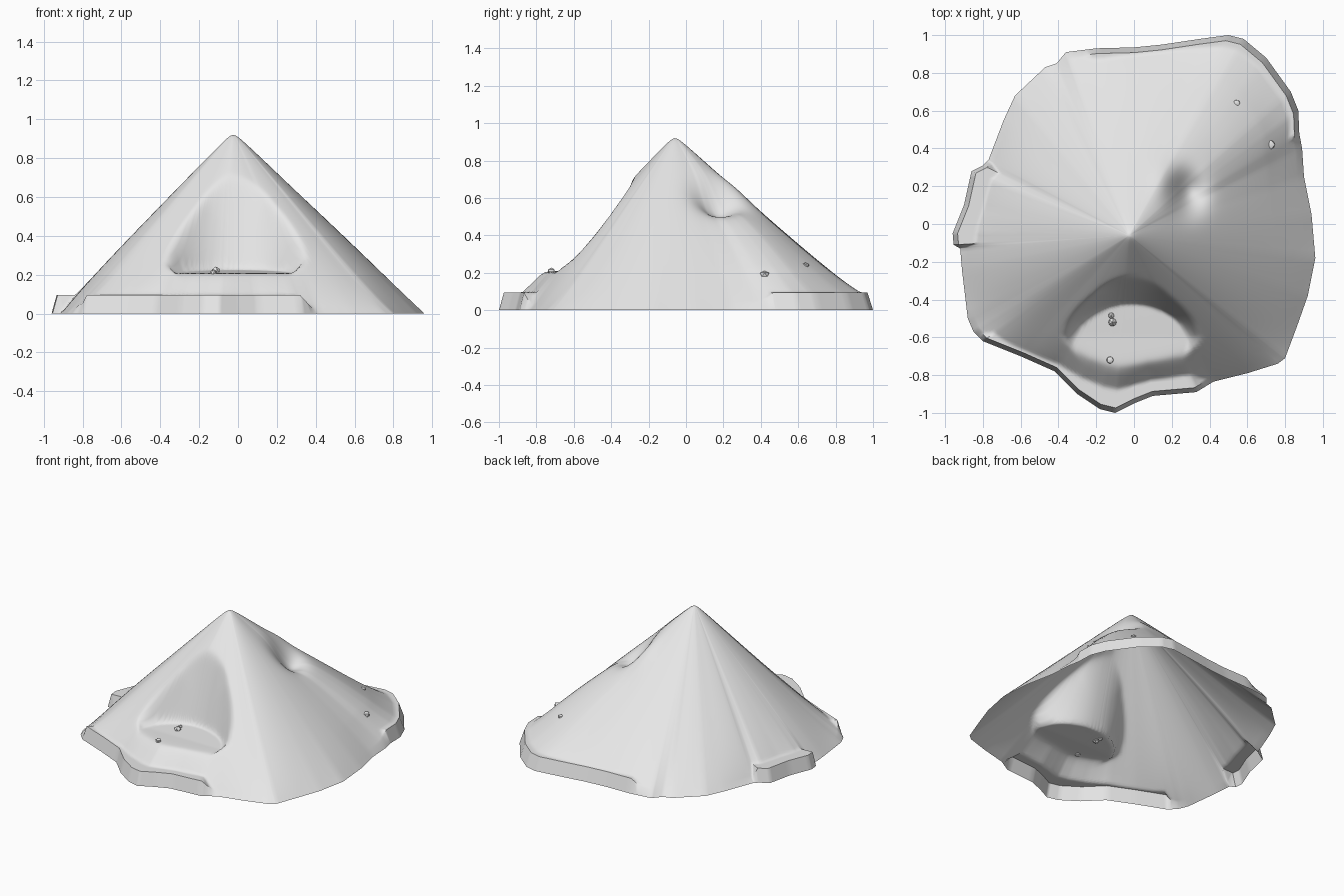
import bpy, bmesh
from math import hypot, exp, radians, cos, sin

cube = bpy.data.objects.get("Cube")
if cube:
    bpy.data.objects.remove(cube)

stone = bpy.data.materials.new("light grey earth")
stone.use_nodes = True
stone.diffuse_color = (0.8, 0.8, 0.8, 1)
stone.node_tree.nodes["Principled BSDF"].inputs["Base Color"].default_value = (0.8, 0.8, 0.8, 1)


def add_object(name, bm, angle=40):
    mesh = bpy.data.meshes.new(name)
    bm.to_mesh(mesh)
    bm.free()
    mesh.materials.append(stone)
    obj = bpy.data.objects.new(name, mesh)
    bpy.context.collection.objects.link(obj)
    bpy.ops.object.select_all(action='DESELECT')
    obj.select_set(True)
    bpy.context.view_layer.objects.active = obj
    bpy.ops.object.shade_smooth_by_angle(angle=radians(angle))


# Ground outline in stretches: ledge height, lift of the slope's foot, points
LEDGE = .095
STRETCHES = [
    (0, 0, [(.96, -.18), (.94, .05), (.9, .25), (.89, .4)]),
    (LEDGE, .06, [(.875, .48), (.87, .6), (.83, .7), (.7, .88), (.58, .98), (.5, 1),
                  (.35, .98), (.15, .95), (0, .935), (-.2, .93)]),
    (0, 0, [(-.36, .91), (-.41, .85), (-.47, .83), (-.63, .68), (-.69, .55), (-.77, .34)]),
    (LEDGE, -.04, [(-.8, .31), (-.86, .28), (-.9, .1), (-.96, -.05), (-.955, -.11)]),
    (0, 0, [(-.92, -.13), (-.91, -.25), (-.88, -.5), (-.85, -.57)]),
    (LEDGE, .06, [(-.8, -.62), (-.7, -.66), (-.6, -.7), (-.42, -.78)]),
    (LEDGE, -.02, [(-.3, -.9), (-.18, -.98), (-.1, -1), (0, -.95), (.1, -.91), (.33, -.89)]),
    (0, 0, [(.42, -.835), (.6, -.79), (.76, -.74), (.8, -.71), (.86, -.55), (.92, -.38)]),
]
APEX = (-.025, -.06)
RINGS = 72
SUB = 6
RIM = .972      # where the slope ends and the outer wall begins


def bump(x, y, cx, cy, sx, sy):
    return exp(-((x - cx) / sx) ** 2 - ((y - cy) / sy) ** 2)


def alcove(x, y):
    """Flat floor with a steep wall that narrows towards the back."""
    dx, dy = abs(x + .018), y + .6
    width = max(.2, .315 - .5 * max(0, dy))
    q = ((dx / width) ** 2.3 + (abs(dy) / .18) ** 2.3) ** (1 / 2.3)
    return .21 + .08 * max(0, dy) + .63 * max(0, q - 1)


def height(x, y, t, u, ledge, foot):
    z = .94 - hypot(.94 * u, .02) + foot * t ** 4
    # Slump scar on the back left flank and the fallen earth below it
    z -= .11 * bump(x, y, .28, .17, .09, .11)
    z += .015 * bump(x, y, .15, .25, .07, .1)
    z += .025 * min(1, (1 - t) * 5) * bump(x, y, .56, .42, .25, .27)
    # Blend the slope into the alcove with a soft lip
    a = alcove(x, y)
    z = (z + a - hypot(z - a, .02)) / 2
    return max(z, ledge)


def rounded(values, span=8):
    n = len(values)
    for _ in range(3):
        values = [sum(values[(i + k) % n] for k in range(-span, span + 1)) / (2 * span + 1)
                  for i in range(n)]
    return values


# Rays run from the apex to the outline
outline = [(x, y, led, foot) for led, foot, pts in STRETCHES for x, y in pts]
rays = []
for a, b in zip(outline, outline[1:] + outline[:1]):
    for k in range(SUB):
        rays.append([p + (q - p) * k / SUB for p, q in zip(a, b)])

# Rounded radii and feet keep the upper slope free of creases
radii = [hypot(r[0] - APEX[0], r[1] - APEX[1]) for r in rays]
feet = rounded([r[3] for r in rays], 4)

# Mound
bm = bmesh.new()
top = bm.verts.new((*APEX, .92))
columns = []
for (ex, ey, led, _), rad, rnd, foot in zip(rays, radii, rounded(radii), feet):
    column = []
    for r in range(1, RINGS + 1):
        t = RIM * r / RINGS
        x = APEX[0] + (ex - APEX[0]) * t
        y = APEX[1] + (ey - APEX[1]) * t
        u = t * rad / (rnd + (rad - rnd) * t ** 6)
        column.append(bm.verts.new((x, y, height(x, y, t, u, led, foot))))
    column.append(bm.verts.new((ex, ey, 0)))
    columns.append(column)
for a, b in zip(columns, columns[1:] + columns[:1]):
    bm.faces.new((top, a[0], b[0]))
    for r in range(RINGS):
        bm.faces.new((a[r], a[r + 1], b[r + 1], b[r]))
# Soften the slope a little, keeping the ledge and foot
soft = [v for c in columns for v in c[:-8]]
bmesh.ops.smooth_vert(bm, verts=soft, factor=.4, use_axis_z=True)
add_object("mound", bm, 50)

# Loose pebbles
PEBBLES = [(-.115, -.52, .22, .024), (-.12, -.485, .22, .017), (-.125, -.72, .21, .021),
           (.545, .64, .24, .02), (.72, .42, .19, .027)]
for n, (x, y, z, size) in enumerate(PEBBLES, 1):
    bm = bmesh.new()
    bmesh.ops.create_icosphere(bm, subdivisions=1, radius=size)
    for v in bm.verts:
        v.co *= 1 + .12 * sin(n + v.co.x * 90) * cos(v.co.y * 70)
        v.co.z *= .85
    bmesh.ops.translate(bm, verts=bm.verts[:], vec=(x, y, z))
    add_object(f"pebble_{n}", bm)
